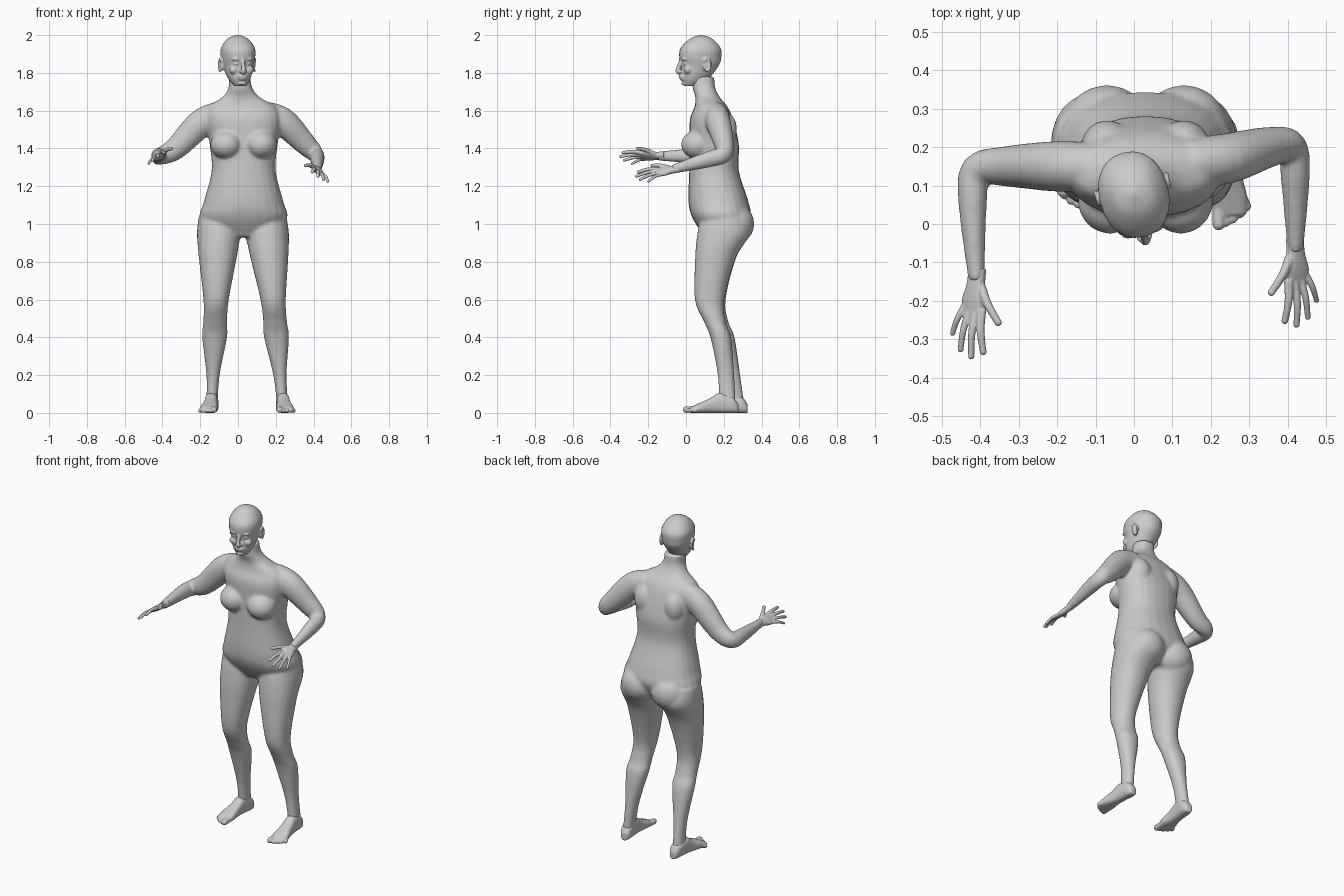
import bpy, bmesh, math
from mathutils import Vector, Matrix

cube = bpy.data.objects.get("Cube")
if cube:
    bpy.data.objects.remove(cube, do_unlink=True)

grey = (.6, .6, .6, 1)
clay = bpy.data.materials.new("clay grey")
clay.use_nodes = True
clay.diffuse_color = grey
clay.node_tree.nodes["Principled BSDF"].inputs["Base Color"].default_value = grey

X, Y, Z = Matrix.Identity(3)


def spline(rows, steps=5):
    """Catmull-Rom interpolation through rows of numbers."""
    last = len(rows) - 1
    result = []
    for index in range(last):
        before, start = rows[max(index - 1, 0)], rows[index]
        end, after = rows[index + 1], rows[min(index + 2, last)]
        for step in range(steps):
            t = step / steps
            row = []
            for p, q, r, s in zip(before, start, end, after):
                leaving, arriving = (r - p) / 2, (s - q) / 2
                ease = t * t * (3 - 2 * t)
                pull = leaving * t * (1 - t) ** 2 - arriving * t * t * (1 - t)
                row.append(q + (r - q) * ease + pull)
            result.append(row)
    result.append(list(rows[last]))
    return result


def skin_rings(bm, rings, power=2.0, sides=24):
    """Closed loft through rings given as centre, half axis u, half axis v."""
    def bend(value):
        return math.copysign(abs(value) ** (2 / power), value)

    angles = [math.tau * index / sides for index in range(sides)]
    loops = [[bm.verts.new(centre + u * bend(math.cos(angle)) + v * bend(math.sin(angle))) for angle in angles]
             for centre, u, v in rings]
    for low, high in zip(loops, loops[1:]):
        for index in range(sides):
            bm.faces.new((low[index - 1], low[index], high[index], high[index - 1]))
    bm.faces.new(loops[0])
    bm.faces.new(loops[-1])


def stack(bm, rows, centre_x, shift_y, power):
    """Loft of level sections given as height, half width, front, back."""
    rings = []
    for height, half, front, back in spline(rows):
        centre = Vector((centre_x(height), (front + back) / 2 + shift_y(height), height))
        rings.append((centre, X * half, Y * (back - front) / 2))
    skin_rings(bm, rings, power)


def tube(bm, points, radii, up=Z, flat=1.0):
    """Round loft along a path, narrowed sideways by the flat factor."""
    rows = spline([(*point, radius) for point, radius in zip(points, radii)])
    path = [Vector(row[:3]) for row in rows]
    rings = []
    for index, row in enumerate(rows):
        along = (path[min(index + 1, len(path) - 1)] - path[max(index - 1, 0)]).normalized()
        across = along.cross(up).normalized()
        rings.append((path[index], across * row[3] * flat, across.cross(along) * row[3]))
    skin_rings(bm, rings)


def blob(bm, centre, radii):
    place = Matrix.Translation(centre) @ Matrix.Diagonal((*radii, 1))
    bmesh.ops.create_icosphere(bm, subdivisions=3, radius=1, matrix=place)


def finish(name, bm, voxel, passes):
    """Fuse the overlapping volumes into one smooth skin."""
    bmesh.ops.recalc_face_normals(bm, faces=bm.faces)
    mesh = bpy.data.meshes.new(name)
    bm.to_mesh(mesh)
    bm.free()
    part = bpy.data.objects.new(name, mesh)
    bpy.context.collection.objects.link(part)
    fuse = part.modifiers.new("fuse", 'REMESH')
    fuse.mode = 'VOXEL'
    fuse.voxel_size = voxel
    relax = part.modifiers.new("relax", 'SMOOTH')
    relax.iterations = passes
    graph = bpy.context.evaluated_depsgraph_get()
    baked = bpy.data.meshes.new_from_object(part.evaluated_get(graph))
    part.modifiers.clear()
    part.data = baked
    baked.materials.clear()
    baked.materials.append(clay)
    baked.shade_smooth()


# Torso and neck, leaning slightly toward the head at the top
body = bmesh.new()
torso = [(.93, .14, .1, .27), (1.03, .23, .035, .34), (1.12, .21, .013, .33), (1.28, .17, .017, .28),
         (1.42, .18, .02, .28), (1.55, .2, .02, .25), (1.62, .18, .045, .22), (1.67, .1, .05, .18),
         (1.72, .063, .035, .155), (1.78, .058, .035, .15)]
stack(body, torso, lambda z: .03 - max(0, z - 1.5) * .08, lambda z: 0, 2.3)
for side in (-1, 1):
    blob(body, (.03 + side * .092, .062, 1.42), (.085, .088, .077))
    blob(body, (.03 + side * .1, .25, 1), (.115, .112, .11))
    blob(body, (.03 + side * .1, .21, 1.5), (.065, .06, .09))

# Legs share one profile; the left one stands wider and further forward
leg = [(1.04, .11, .08, .32), (.95, .115, .06, .34), (.82, .1, .05, .265), (.6, .067, .055, .21),
       (.48, .063, .11, .225), (.4, .066, .147, .257), (.2, .035, .2, .287), (.04, .03, .22, .31)]
for floor_x, hip_x, stride in ((-.14, -.1, 0), (.24, .15, -.05)):
    stack(body, leg, lambda z: floor_x + (hip_x - floor_x) * z, lambda z: stride * (1 - z) ** 2, 2.15)

# Arms from shoulder through elbow to wrist
arm_radii = (.07, .075, .06, .047, .042, .024)
right_arm = [(-.1, .15, 1.58), (-.2, .15, 1.53), (-.33, .15, 1.4),
             (-.41, .14, 1.36), (-.42, .05, 1.36), (-.41, -.15, 1.36)]
left_arm = [(.14, .16, 1.58), (.24, .17, 1.54), (.35, .2, 1.43),
            (.41, .2, 1.37), (.42, .11, 1.34), (.42, -.07, 1.29)]
for path in (right_arm, left_arm):
    tube(body, path, arm_radii, flat=.88)
finish("body", body, .008, 8)

# Head with nose, lips and chin
head = bmesh.new()
skull = [(1.73, .03, -.01, .05), (1.77, .058, -.026, .12), (1.84, .08, -.024, .175), (1.88, .088, -.036, .187),
         (1.93, .088, -.03, .185), (1.98, .055, .02, .14), (2, .01, .07, .09)]
stack(head, skull, lambda z: 0, lambda z: 0, 2.2)
tube(head, [(0, -.026, 1.87), (0, -.04, 1.84), (0, -.047, 1.81), (0, -.035, 1.8)], (.01, .01, .013, .01), up=X)
for height, front, width in ((1.78, -.028, .026), (1.768, -.025, .022), (1.742, -.016, .02)):
    blob(head, (0, front, height), (width, .012, width / 3))
for side in (-1, 1):
    # Nostril, eye, brow and cheek
    blob(head, (side * .013, -.036, 1.806), (.009, .011, .008))
    blob(head, (side * .033, -.012, 1.848), (.017, .014, .009))
    blob(head, (side * .034, -.021, 1.872), (.024, .012, .007))
    blob(head, (side * .042, -.004, 1.815), (.024, .02, .022))
    # Ear plate with a raised rim
    blob(head, (side * .085, .085, 1.84), (.012, .018, .03))
    turns = [math.radians(150 - 36 * step) for step in range(8)]
    rim = [(side * .095, .088 + .02 * math.cos(turn), 1.842 + .033 * math.sin(turn)) for turn in turns]
    tube(head, rim, [.006] * len(rim), up=X)
turned = Matrix.Rotation(math.radians(14), 3, 'Z')
bmesh.ops.rotate(head, verts=head.verts, cent=(0, .075, 0), matrix=turned)
finish("head", head, .005, 4)


def hand(name, wrist, forward, thumbward):
    """Palm, spread fingers and thumb in a frame set by two directions."""
    ahead = Vector(forward).normalized()
    thumb_side = Vector(thumbward)
    thumb_side = (thumb_side - ahead * thumb_side.dot(ahead)).normalized()
    above = ahead.cross(thumb_side)
    above *= math.copysign(1, above.z)
    bm = bmesh.new()

    def place(along, across, lift=0):
        return Vector(wrist) + ahead * along + thumb_side * across + above * lift

    palm = [(-.025, .024, .018), (.02, .026, .017), (.06, .037, .015), (.1, .03, .008)]
    skin_rings(bm, [(place(along, 0), thumb_side * half, above * thick) for along, half, thick in spline(palm)], 2.4)
    # Each digit has a base and a tip, along and across the hand
    digits = [((.025, .018), (.11, .078)), ((.085, .026), (.19, .04)), ((.09, .008), (.205, .004)),
              ((.085, -.011), (.19, -.032)), ((.075, -.027), (.15, -.062))]
    for order, (base, tip) in enumerate(digits):
        radius = .011 - order * .0007
        root, end = place(*base), place(*tip, -.006)
        knuckle = root.lerp(end, .5) + above * .008
        tube(bm, [root, knuckle, end], (radius * 1.2, radius, radius * .85))
        blob(bm, end, [radius * .9] * 3)
    finish(name, bm, .0035, 2)


hand("right_hand", (-.41, -.14, 1.36), (-.1, -1, 0), (.8, 0, .55))
hand("left_hand", (.42, -.06, 1.29), (.05, -1, -.17), (-.8, 0, .55))


def foot(name, heel, ball, inner_x):
    """Foot lofted from heel to ball, with five toes."""
    heel, ball = Vector((*heel, 0)), Vector((*ball, 0))
    ahead = (ball - heel).normalized()
    inner = ahead.cross(Z)
    inner *= math.copysign(1, inner.x * inner_x)
    bm = bmesh.new()
    # Sections give distance from the heel, half width and height
    rows = [(0, .018, .045), (.03, .033, .085), (.1, .034, .105), (.15, .037, .078), (.21, .047, .05), (.255, .042, .03)]
    skin_rings(bm, [(heel + ahead * along + Z * tall / 2, inner * half, Z * tall / 2)
                    for along, half, tall in spline(rows)], 2.6)
    for toe in range(5):
        radius = .012 if toe else .017
        reach = .275 - .0025 * toe ** 2
        across = .032 - .019 * toe
        root = heel + ahead * .215 + inner * across * .85 + Z * .02
        tip = heel + ahead * reach + inner * across + Z * radius
        tube(bm, [root, tip], (radius, radius))
        blob(bm, tip, [radius] * 3)
    finish(name, bm, .004, 3)


foot("right_foot", (-.132, .325), (-.158, .06), 1)
foot("left_foot", (.232, .277), (.252, .01), -1)
